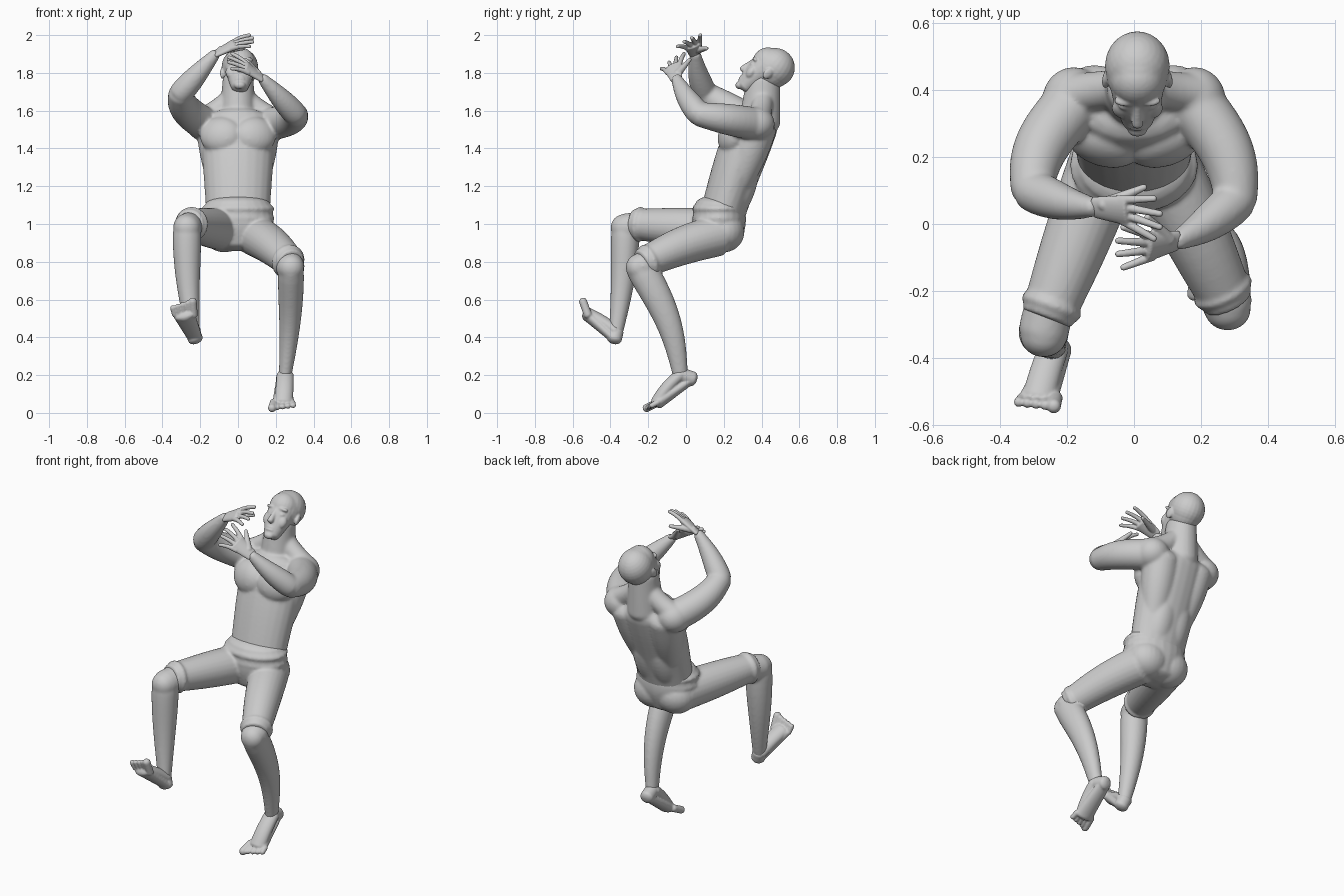
import bpy, bmesh, math
from mathutils import Vector, Matrix

default_cube = bpy.data.objects.get("Cube")
if default_cube:
    bpy.data.objects.remove(default_cube, do_unlink=True)

ACROSS, FORWARD, UP = Vector((1, 0, 0)), Vector((0, -1, 0)), Vector((0, 0, 1))
GREY = (.6, .6, .6, 1)
clay = bpy.data.materials.new("clay grey")
clay.use_nodes = True
clay.diffuse_color = GREY
clay.node_tree.nodes["Principled BSDF"].inputs["Base Color"].default_value = GREY


def limb(mesh, start, end, start_radius, end_radius, swell=0, skew=1, bow=(0, 0, 0),
         flat=1, side=ACROSS, cap=.6, steps=12, segments=24):
    """Tapered, bowed, muscled tube with an elliptical section and domed ends."""
    start, end, bow = Vector(start), Vector(end), Vector(bow)
    rows = []
    for step in range(steps + 1):
        along = step / steps
        belly = math.sin(math.pi * along)
        centre = start.lerp(end, along) + bow * belly
        tangent = (end - start + bow * math.pi * math.cos(math.pi * along)).normalized()
        radius = start_radius + (end_radius - start_radius) * along
        radius += swell * math.sin(math.pi * along ** skew)
        rows.append((centre, tangent, radius))

    def dome(row, sign):
        centre, tangent, radius = row
        height = cap * radius * min(flat, 1)
        angles = [math.pi * k / 10 for k in range(1, 5)]
        return [(centre + tangent * sign * height * math.sin(a), tangent, radius * math.cos(a))
                for a in angles]

    rows = dome(rows[0], -1)[::-1] + rows + dome(rows[-1], 1)
    rings = []
    for centre, tangent, radius in rows:
        wide = (side - tangent * side.dot(tangent)).normalized()
        deep = tangent.cross(wide) * flat
        turns = [math.tau * k / segments for k in range(segments)]
        rings.append([mesh.verts.new(centre + (wide * math.cos(a) + deep * math.sin(a)) * radius)
                      for a in turns])
    for lower, upper in zip(rings, rings[1:]):
        for k in range(segments):
            mesh.faces.new((lower[k - 1], lower[k], upper[k], upper[k - 1]))
    mesh.faces.new(rings[0][::-1])
    mesh.faces.new(rings[-1])


def blob(mesh, location, size, tilt=0, turn=0):
    """Ellipsoid mass for a muscle or facial feature."""
    place = (Matrix.Translation(location) @ Matrix.Rotation(turn, 4, 'Z')
             @ Matrix.Rotation(tilt, 4, 'X') @ Matrix.Diagonal((*size, 1)))
    bmesh.ops.create_uvsphere(mesh, u_segments=24, v_segments=16, radius=1, matrix=place)


def finish(name, mesh, voxel, softness):
    """Fuse the overlapping masses into one smooth skin."""
    bmesh.ops.recalc_face_normals(mesh, faces=mesh.faces)
    data = bpy.data.meshes.new(name)
    mesh.to_mesh(data)
    mesh.free()
    data.materials.append(clay)
    model = bpy.data.objects.new(name, data)
    bpy.context.scene.collection.objects.link(model)
    fuse = model.modifiers.new("fuse", 'REMESH')
    fuse.mode = 'VOXEL'
    fuse.voxel_size = voxel
    fuse.use_smooth_shade = True
    soften = model.modifiers.new("soften", 'SMOOTH')
    soften.factor = .5
    soften.iterations = softness


def foot(name, ankle, heel, ball, tip, big_toe_side):
    """Heel, high instep and five toes fanned across the ball."""
    mesh = bmesh.new()
    ankle, heel, ball, tip = map(Vector, (ankle, heel, ball, tip))
    limb(mesh, heel, ball, .038, .058, flat=.6)
    limb(mesh, ankle, ball, .045, .05, flat=.75, bow=(ankle - heel) * .15)
    limb(mesh, heel, ankle, .04, .04)
    for toe in range(5):
        offset = ACROSS * big_toe_side * (2 - toe) * .025
        thickness = .015 if toe else .022
        toe_tip = tip.lerp(ball, toe * .12) + offset * 1.1
        limb(mesh, ball + offset, toe_tip, thickness, thickness, cap=.9, segments=12)
    finish(name, mesh, .005, 3)


def hand(name, wrist, knuckles, tips, spread, thumb_tip):
    """Flat palm, four spread fingers and a thumb."""
    mesh = bmesh.new()
    wrist, knuckles, tips, spread, thumb_tip = map(Vector, (wrist, knuckles, tips, spread, thumb_tip))
    limb(mesh, wrist, knuckles, .034, .05, flat=.45, side=spread.normalized(), cap=.4)
    for finger in range(4):
        fan = 1 - finger * 2 / 3
        root = knuckles + spread * fan * .6
        end = tips + spread * fan + (knuckles - tips) * .2 * fan * fan
        limb(mesh, root.lerp(wrist, .15), end, .014, .01, bow=UP * .006, cap=.9, segments=12)
    base = wrist.lerp(knuckles + spread * .6, .3)
    limb(mesh, base, thumb_tip, .022, .01, cap=.9, side=UP, segments=12)
    finish(name, mesh, .004, 2)


# Torso and neck
body = bmesh.new()
limb(body, (0, .18, 1), (0, .36, 1.53), .167, .185, swell=.01, skew=2, bow=FORWARD * .01, flat=.7)
limb(body, (0, .39, 1.54), (0, .41, 1.76), .1, .082, flat=1.1)
for s in (-1, 1):
    # Chest, broad back, shoulder, lower back and neck-to-shoulder slope
    blob(body, (s * .09, .245, 1.47), (.115, .07, .1), tilt=-.3, turn=s * .3)
    limb(body, (s * .09, .28, 1.22), (s * .12, .38, 1.51), .07, .1, swell=.01)
    blob(body, (s * .18, .37, 1.53), (.095, .1, .09))
    blob(body, (s * .05, .3, 1.18), (.08, .065, .18), tilt=-.35)
    limb(body, (s * .02, .41, 1.68), (s * .18, .39, 1.56), .055, .06, bow=UP * -.01, side=FORWARD)

# Arms: shared shoulder rule, individual elbows and wrists
arms = {-1: ((-.305, .1, 1.69), (-.12, .05, 1.9)), 1: ((.305, .07, 1.58), (.13, -.05, 1.77))}
for s, (elbow, wrist) in arms.items():
    limb(body, (s * .18, .36, 1.53), elbow, .088, .064, swell=.006, bow=ACROSS * s * .035)
    limb(body, elbow, wrist, .062, .029, swell=.009, skew=.7, bow=FORWARD * .01, side=FORWARD)

# Raised right leg and standing left leg, below the shorts
right_knee, left_knee = Vector((-.27, -.32, .98)), Vector((.28, -.24, .77))
right_ankle, left_ankle = Vector((-.24, -.37, .43)), Vector((.25, -.03, .2))
limb(body, right_knee, right_ankle, .072, .038, swell=.01, skew=.6, bow=(-.01, .01, 0))
limb(body, left_knee, left_ankle, .067, .034, swell=.008, skew=.6, bow=(.01, .04, 0), flat=1.2)
for knee, back in ((right_knee, (.03, .14, .02)), (left_knee, (-.04, .1, .05))):
    limb(body, knee + Vector(back), knee, .072, .076)
    blob(body, knee + FORWARD * .015, (.07, .064, .07))
finish("body", body, .008, 10)
foot("right_foot", right_ankle, (-.225, -.38, .39), (-.285, -.52, .52), (-.295, -.545, .59), 1)
foot("left_foot", left_ankle, (.24, .035, .18), (.24, -.15, .055), (.235, -.21, .025), -1)

# Knee-length shorts with a rolled waistband
shorts = bmesh.new()
limb(shorts, (0, .18, 1.1), (0, .17, .9), .175, .15, swell=.025, flat=.75, cap=.4)
for height in (1.08, 1.03):
    middle = Vector((0, .175, height))
    limb(shorts, middle + UP * .02, middle - UP * .02, .178, .178, swell=.015, flat=.74, cap=.1)
# Trouser legs, cuffs and seat
thighs = (((-.09, .17, .97), (-.26, -.28, 1), 0), ((.09, .17, .94), (.28, -.23, .79), .015))
for hip, hem, lift in thighs:
    hip, hem = Vector(hip), Vector(hem)
    limb(shorts, hip, hem, .11, .079, swell=.006, bow=UP * lift, cap=.1)
    limb(shorts, hip.lerp(hem, .88), hip.lerp(hem, .97), .08, .08, swell=.014, cap=.1)
    blob(shorts, (hip.x * .8, .2, .96), (.12, .11, .11))
blob(shorts, (0, .2, .96), (.12, .1, .1))
finish("shorts", shorts, .008, 6)

# Head, shaped upright: skull, brow, hair cap, jaw, nose, lips and chin
head = bmesh.new()
blob(head, (0, 0, 0), (.093, .11, .108))
blob(head, (0, -.04, .01), (.08, .075, .08))
blob(head, (0, .012, .014), (.097, .104, .102))
limb(head, (0, -.03, .02), (0, -.06, -.16), .083, .048, swell=.008, flat=.95)
limb(head, (0, -.1, -.02), (0, -.122, -.095), .011, .018, cap=.8, segments=12)
for drop in (.13, .145):
    blob(head, (0, -.098, -drop), (.027, .014, .008))
blob(head, (0, -.086, -.175), (.03, .022, .02))
for s in (-1, 1):
    # Brows, eyelids, cheeks and ears
    blob(head, (s * .036, -.096, -.015), (.034, .018, .012))
    blob(head, (s * .036, -.093, -.045), (.02, .014, .012))
    blob(head, (s * .042, -.075, -.08), (.034, .026, .04))
    blob(head, (s * .092, .0, -.035), (.012, .024, .034), tilt=-.2, turn=s * .3)
# Tip the face up and seat it on the neck
head.transform(Matrix.Translation((.01, .455, 1.825)) @ Matrix.Rotation(math.radians(-36), 4, 'X'))
finish("head", head, .005, 4)

# Hands held in front of the face
hand("right_hand", arms[-1][1], (-.02, .04, 1.95), (.08, .01, 1.975), (0, .06, .03), (.03, .11, 1.93))
hand("left_hand", arms[1][1], (.04, -.07, 1.83), (-.05, -.07, 1.87), (0, .06, .04), (.04, .02, 1.87))
